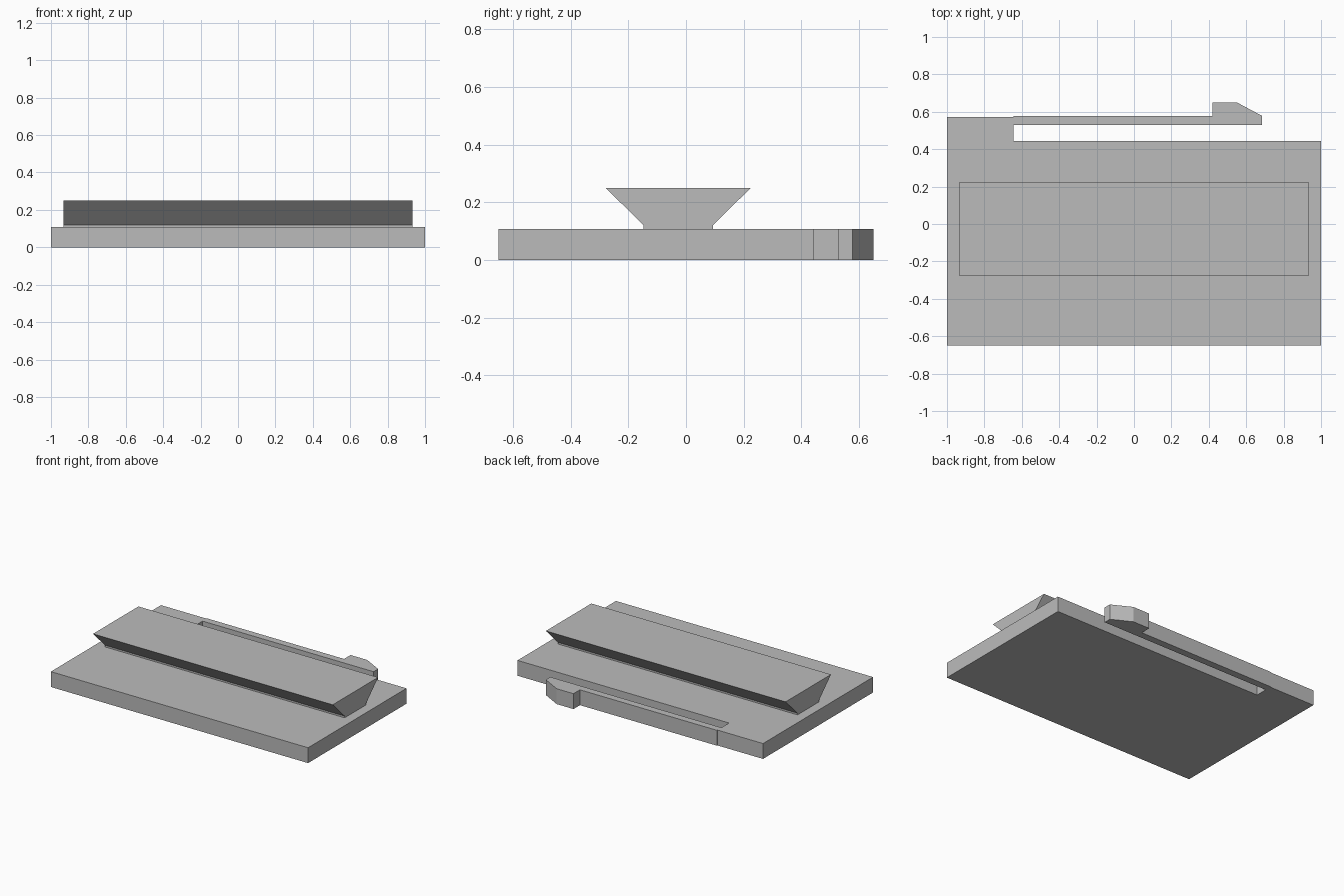
import bpy
import bmesh
from mathutils import Vector

cube = bpy.data.objects.get("Cube")
if cube:
    bpy.data.objects.remove(cube, do_unlink=True)

# One plain grey for the whole part
grey = bpy.data.materials.new("plain grey")
grey.use_nodes = True
colour = (0.5, 0.5, 0.5, 1)
grey.diffuse_color = colour
grey.node_tree.nodes["Principled BSDF"].inputs["Base Color"].default_value = colour


def extrude_profile(name, points, direction):
    """Close a flat outline into a face and extrude it into a solid."""
    bm = bmesh.new()
    face = bm.faces.new([bm.verts.new(p) for p in points])
    result = bmesh.ops.extrude_face_region(bm, geom=[face], use_keep_orig=True)
    moved = [v for v in result["geom"] if isinstance(v, bmesh.types.BMVert)]
    bmesh.ops.translate(bm, verts=moved, vec=Vector(direction))
    bmesh.ops.recalc_face_normals(bm, faces=bm.faces)
    mesh = bpy.data.meshes.new(name)
    bm.to_mesh(mesh)
    bm.free()
    mesh.materials.append(grey)
    obj = bpy.data.objects.new(name, mesh)
    bpy.context.collection.objects.link(obj)
    return obj


# Base plate with the slotted spring arm and its hooked latch
thickness = 0.108
slot_x, slot_y = -0.645, 0.443
arm_in, arm_out = 0.528, 0.578
tip_x, hook_y = 0.685, 0.65
plate = [
    (-1, -hook_y), (1, -hook_y), (1, slot_y), (slot_x, slot_y),
    (slot_x, arm_in), (tip_x, arm_in), (tip_x, arm_out),
    (0.55, hook_y), (0.42, hook_y), (0.42, arm_out),
    (slot_x, arm_out), (slot_x, 0.573), (-1, 0.573),
]
extrude_profile("base_plate_with_latch", [(x, y, 0) for x, y in plate], (0, 0, thickness))

# Dovetail rail: short straight neck flaring to a wide flat top
rail_half_length, rail_y = 0.932, -0.027
half_section = [(0.12, thickness), (0.12, 0.12), (0.252, 0.25)]
section = half_section + [(-y, z) for y, z in reversed(half_section)]
extrude_profile(
    "dovetail_rail",
    [(-rail_half_length, rail_y + y, z) for y, z in section],
    (2 * rail_half_length, 0, 0),
)
